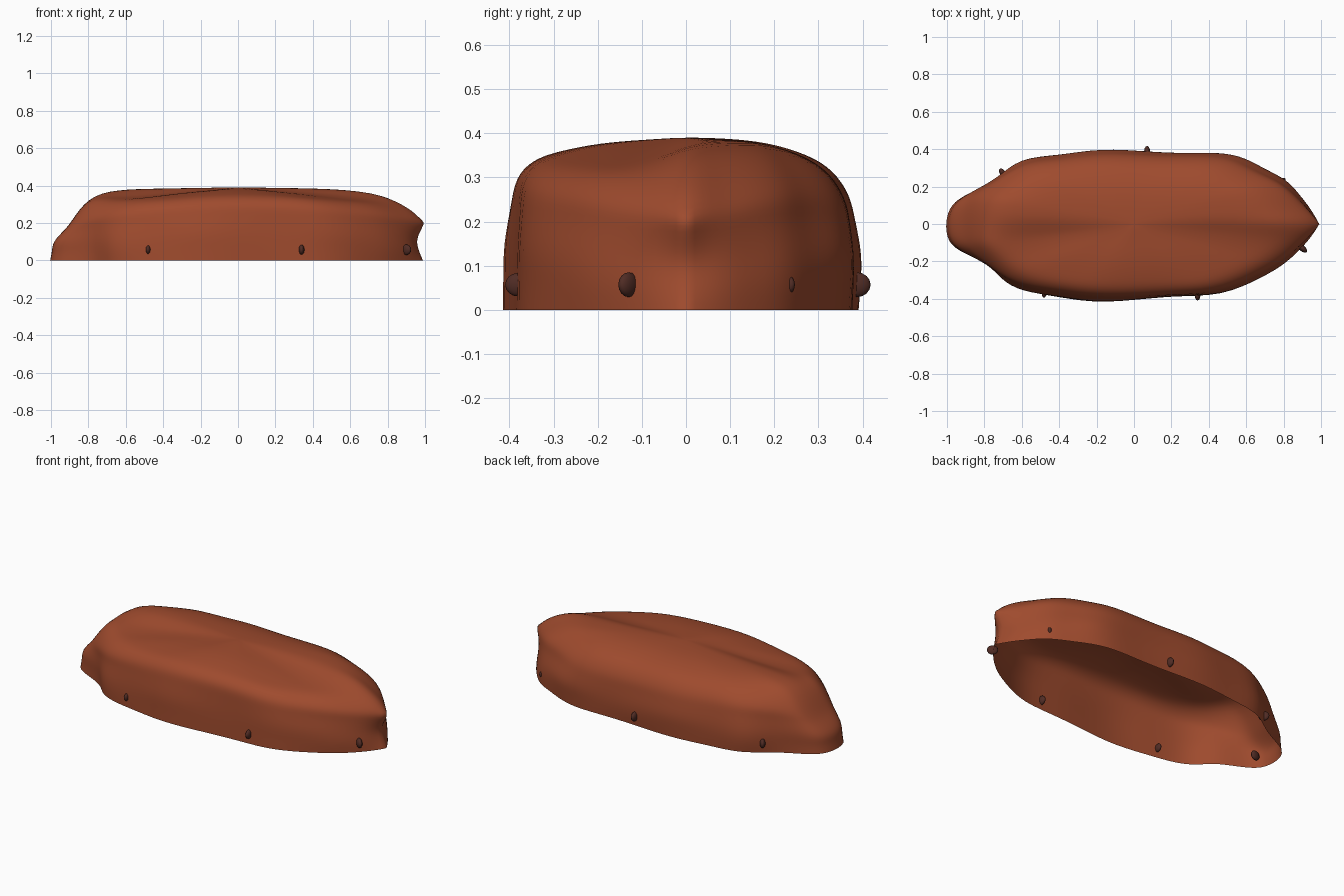
import bpy, bmesh, math
from mathutils import Vector

if "Cube" in bpy.data.objects:
    bpy.data.objects.remove(bpy.data.objects["Cube"])


def material(name, rgb):
    m = bpy.data.materials.new(name)
    m.diffuse_color = (*rgb, 1)
    m.use_nodes = True
    m.node_tree.nodes["Principled BSDF"].inputs["Base Color"].default_value = m.diffuse_color
    return m


CLOTH = material("rust cloth", (0.345, 0.07, 0.027))
PEG = material("dark peg", (0.08, 0.025, 0.018))

# Ground outline of the cover: x, y, shoulder scale, shoulder height
OUTLINE = [
    (.985, 0.0, 1.02, .225), (.94, .08, .98, .23), (.88, .155, .97, .25),
    (.81, .235, .95, .26), (.70, .285, .94, .26), (.58, .345, .94, .26),
    (.46, .375, .95, .25), (.27, .37, .97, .25), (.08, .375, .96, .25),
    (-.17, .395, .95, .26), (-.40, .36, .95, .27), (-.60, .345, .95, .27),
    (-.72, .24, 1.0, .26), (-.86, .17, .97, .24), (-.96, .12, .91, .21),
    (-1.0, .04, .89, .20), (-1.0, -.07, .89, .20), (-.95, -.14, .92, .21),
    (-.76, -.21, 1.03, .23), (-.70, -.295, .98, .25), (-.60, -.355, .95, .26),
    (-.40, -.385, .94, .28), (-.17, -.425, .92, .30), (.20, -.375, .99, .30),
    (.47, -.385, .95, .28), (.69, -.275, .97, .26), (.81, -.205, .97, .25),
    (.93, -.09, .98, .23),
]
PEAK = .39
WALL = [(0, 0), (.25, .02), (.5, .10), (.8, .75), (1, 1)]   # height share, inset share
# Radius share, rise share, extra rise at left end, at both ends, at the front
ROOF = [(.9, .43, .28, .02, .05), (.75, .70, .06, .18, .08), (.5, .92, 0, .04, .05),
        (.25, .985, 0, 0, .01), (.08, 1.0, 0, 0, 0)]


def ramp(v, a, b):
    t = max(0, min(1, (v - a) / (b - a)))
    return t * t * (3 - 2 * t)


def wall_point(x, y, s, h, t, mix):
    bow = math.sin(math.pi * t)
    k = 1 + (s - 1) * mix
    k += .012 * bow * math.sin(9 * x + 5 * t)      # soft diagonal folds
    if y > .3:
        k += .02 * bow                             # back wall bulges slightly
    if x > .97:
        k -= .03 * bow                             # hollow below the pointed end
    return Vector((x * k, y * k, h * t))


def roof_point(x, y, s, h, r, rise, left, ends, front):
    f = rise + left * ramp(-x, .6, .9) + ends * ramp(abs(x), .45, .8) + front * ramp(-y, .1, .35)
    f = min(f, 1)
    p = Vector((x * s * r, y * s * r, h + (PEAK - h) * f))
    # Front half of the roof sags away from the centre, leaving a higher back ridge
    p.z -= min(.10 * abs(p.x), .06) * ramp(-p.y, -.05, .10) * f * ramp(1 - r, 0, .25) \
        * (1 - ramp(abs(p.x), .6, .85))
    return p


def build_cover():
    bm = bmesh.new()
    rings = [[bm.verts.new(wall_point(*o, *w)) for o in OUTLINE] for w in WALL]
    rings += [[bm.verts.new(roof_point(*o, *r)) for o in OUTLINE] for r in ROOF]
    top = bm.verts.new((0, 0, PEAK))
    n = len(OUTLINE)
    for a, b in zip(rings, rings[1:]):
        for i in range(n):
            j = (i + 1) % n
            bm.faces.new((a[i], a[j], b[j], b[i]))
    for i in range(n):
        bm.faces.new((rings[-1][i], rings[-1][(i + 1) % n], top))
    # Sharp upright fold at the pointed end
    crease = bm.edges.layers.float.new("crease_edge")
    for k in range(len(WALL) - 1):
        bm.edges.get((rings[k][0], rings[k + 1][0]))[crease] = .9
    me = bpy.data.meshes.new("cover")
    bm.to_mesh(me)
    bm.free()
    me.materials.append(CLOTH)
    for p in me.polygons:
        p.use_smooth = True
    ob = bpy.data.objects.new("cover", me)
    bpy.context.collection.objects.link(ob)
    sub = ob.modifiers.new("soften", "SUBSURF")
    sub.levels = sub.render_levels = 2
    ob.scale = (1.006, 1.012, 1)


build_cover()

# Pegs along the hem: x, y, outward direction in degrees, size
PEGS = [(.90, -.13, -40, 1), (.79, .228, 40, .8), (.07, .387, 90, 1), (-.70, .27, 125, 1),
        (-.94, -.09, 190, 1), (-.48, -.368, -95, .85), (.34, -.38, -90, .95)]
for i, (x, y, a, size) in enumerate(PEGS):
    bpy.ops.mesh.primitive_uv_sphere_add(segments=12, ring_count=8, radius=1,
                                         location=(x, y, .057),
                                         rotation=(0, 0, math.radians(a)))
    peg = bpy.context.object
    peg.name = f"hem_peg_{i + 1}"
    peg.scale = (.031 * size, .016 * size, .028 * size)
    peg.data.materials.append(PEG)
    bpy.ops.object.shade_smooth()
